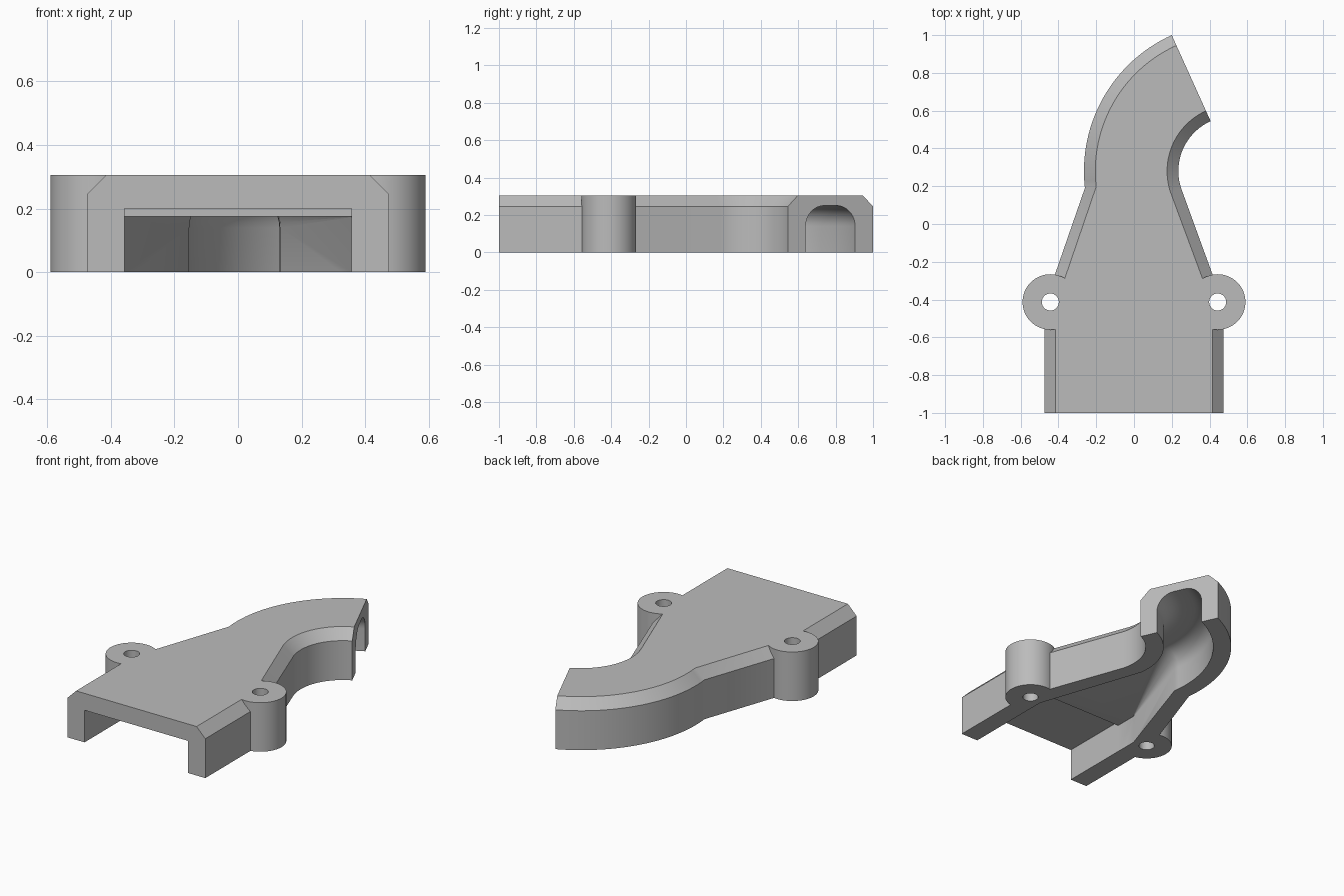
import bpy, bmesh, math
from mathutils import Vector

cube = bpy.data.objects.get("Cube")
if cube:
    bpy.data.objects.remove(cube)

HEIGHT, SHOULDER, CHAMFER = 0.305, 0.245, 0.06
BEND = Vector((0.525, 0.28))          # centre of the curved outlet
R_IN, R_OUT = 0.29, 0.79
END = 114.3                           # angle of the outlet face
STEPS = 28

grey = bpy.data.materials.new("plain grey")
grey.use_nodes = True
grey.diffuse_color = (0.5, 0.5, 0.5, 1)
grey.node_tree.nodes["Principled BSDF"].inputs["Base Color"].default_value = (0.5, 0.5, 0.5, 1)


def polar(radius, degrees):
    a = math.radians(degrees)
    return BEND + radius * Vector((math.cos(a), math.sin(a)))


def finish(name, bm):
    bmesh.ops.recalc_face_normals(bm, faces=bm.faces)
    mesh = bpy.data.meshes.new(name)
    bm.to_mesh(mesh)
    bm.free()
    mesh.materials.append(grey)
    obj = bpy.data.objects.new(name, mesh)
    bpy.context.collection.objects.link(obj)
    return obj


def loft(name, sections):
    """Skin a list of equal-length vertex rings and cap both ends."""
    bm = bmesh.new()
    rings = [[bm.verts.new(p) for p in s] for s in sections]
    n = len(rings[0])
    for a, b in zip(rings, rings[1:]):
        for i in range(n):
            j = (i + 1) % n
            bm.faces.new((a[i], a[j], b[j], b[i]))
    bm.faces.new(rings[0])
    bm.faces.new(rings[-1])
    return finish(name, bm)


def cylinder(name, x, y, radius, z0, z1):
    bm = bmesh.new()
    bmesh.ops.create_cone(bm, cap_ends=True, segments=64, radius1=radius, radius2=radius, depth=z1 - z0)
    bmesh.ops.translate(bm, verts=bm.verts, vec=(x, y, (z0 + z1) / 2))
    return finish(name, bm)


def combine(target, tool, operation):
    mod = target.modifiers.new(operation.lower(), 'BOOLEAN')
    mod.operation, mod.object, mod.solver = operation, tool, 'EXACT'
    bpy.context.view_layer.objects.active = target
    bpy.ops.object.modifier_apply(modifier=mod.name)
    bpy.data.objects.remove(tool)


def shell_section(left, left_top, right_top, right):
    return [(*left, 0), (*left, SHOULDER), (*left_top, HEIGHT),
            (*right_top, HEIGHT), (*right, SHOULDER), (*right, 0)]


def channel_section(left, right, top, radius, n=10):
    """Arch-shaped ring: open-bottomed slot with rounded upper corners."""
    across = right - left
    width = across.length
    across = across / width
    pts = [(0, -0.05)]
    for cx, start in ((radius, 180), (width - radius, 90)):
        for i in range(n + 1):
            a = math.radians(start - 90 * i / n)
            pts.append((cx + radius * math.cos(a), top - radius + radius * math.sin(a)))
    pts.append((width, -0.05))
    return [(*(left + across * u), z) for u, z in pts]


# Outer shell: straight inlet, taper, curved outlet
sections = []
for y in (-1.0, -0.43):
    w = 0.475
    sections.append(shell_section((-w, y), (CHAMFER - w, y), (w - CHAMFER, y), (w, y)))
for i in range(STEPS + 1):
    t = i / STEPS
    a_left = 186.5 + (END - 186.5) * t
    a_right = 199 + (END - 199) * t
    sections.append(shell_section(polar(R_OUT, a_left), polar(R_OUT - CHAMFER, a_left),
                                  polar(R_IN + CHAMFER, a_right), polar(R_IN, a_right)))
duct = loft("duct_body", sections)

# Screw bosses on both sides
for side in (-1, 1):
    combine(duct, cylinder("boss", side * 0.443, -0.413, 0.147, 0, HEIGHT), 'UNION')

# Inlet recess with a small step up in the ceiling
half = 0.357
recess = [channel_section(Vector((-half, y)), Vector((half, y)), 0.2, 0.002) for y in (-1.1, -0.57)]
combine(duct, loft("inlet_recess", recess), 'DIFFERENCE')

# Air channel: flat slot blending into an arch that follows the bend
channel = [channel_section(Vector((-half, y)), Vector((half, y)), 0.175, 0.002) for y in (-0.7, -0.43)]
for i in range(STEPS + 1):
    a = 188 + (END - 2 - 188) * i / STEPS
    channel.append(channel_section(polar(0.685, a), polar(0.395, a), 0.25, 0.11))
combine(duct, loft("air_channel", channel), 'DIFFERENCE')

# Screw holes
for side in (-1, 1):
    combine(duct, cylinder("screw_hole", side * 0.443, -0.413, 0.045, -0.1, 0.5), 'DIFFERENCE')

bpy.ops.object.select_all(action='DESELECT')
duct.select_set(True)
bpy.context.view_layer.objects.active = duct
bpy.ops.object.shade_smooth_by_angle(angle=math.radians(25))
